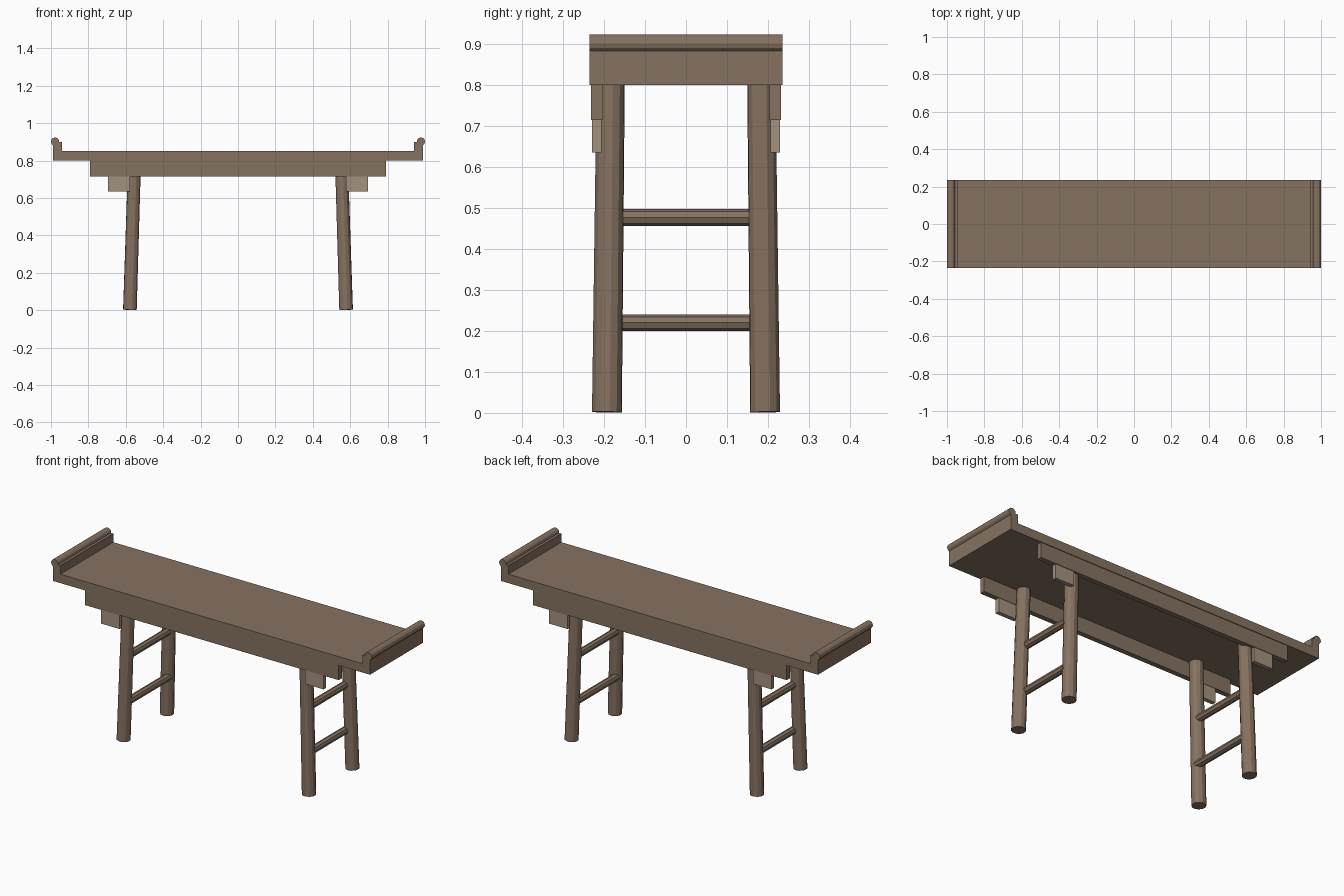
import bpy, bmesh, math
from mathutils import Vector

if "Cube" in bpy.data.objects:
    bpy.data.objects.remove(bpy.data.objects["Cube"])


def material(name, color):
    m = bpy.data.materials.new(name)
    m.diffuse_color = color
    m.use_nodes = True
    m.node_tree.nodes["Principled BSDF"].inputs["Base Color"].default_value = m.diffuse_color
    return m


WOOD = material("wood", (0.24, 0.17, 0.12, 1))
PALE = material("pale_wood", (0.37, 0.29, 0.21, 1))


def finish(name, bm, mat):
    bmesh.ops.recalc_face_normals(bm, faces=bm.faces)
    me = bpy.data.meshes.new(name)
    bm.to_mesh(me)
    bm.free()
    me.materials.append(mat)
    ob = bpy.data.objects.new(name, me)
    bpy.context.collection.objects.link(ob)
    return ob


def box(name, x, y, z, mat):
    bm = bmesh.new()
    bmesh.ops.create_cube(bm, size=1)
    for v in bm.verts:
        v.co = [(r[0] + r[1]) / 2 + c * (r[1] - r[0]) for c, r in zip(v.co, (x, y, z))]
    return finish(name, bm, mat)


def rod(name, a, b, r1, r2, sides):
    a, b = Vector(a), Vector(b)
    bm = bmesh.new()
    bmesh.ops.create_cone(bm, cap_ends=True, segments=sides, radius1=r1,
                          radius2=r2, depth=(b - a).length)
    ob = finish(name, bm, WOOD)
    ob.location = (a + b) / 2
    ob.rotation_mode = 'QUATERNION'
    ob.rotation_quaternion = (b - a).to_track_quat('Z', 'Y')
    return ob


# Table top with raised ends, one extruded profile
W = 0.236
half = [(0.988, 0.80), (0.988, 0.899), (0.942, 0.899), (0.942, 0.85)]
profile = half + [(-x, z) for x, z in reversed(half)]
bm = bmesh.new()
face = bm.faces.new([bm.verts.new((x, -W, z)) for x, z in profile])
ext = bmesh.ops.extrude_face_region(bm, geom=[face], use_keep_orig=True)
bmesh.ops.translate(bm, vec=(0, 2 * W, 0),
                    verts=[g for g in ext["geom"] if isinstance(g, bmesh.types.BMVert)])
finish("table_top", bm, WOOD)

# Aprons under the front and back edges
for sy, depth in ((-1, "front"), (1, "back")):
    box(f"{depth}_apron", (-0.79, 0.79), sorted((sy * 0.204, sy * 0.232)), (0.715, 0.80), WOOD)

for sx, side in ((-1, "left"), (1, "right")):
    # Rolled end trim
    rod(f"{side}_end_roll", (sx * 0.978, -W, 0.902), (sx * 0.978, W, 0.902), 0.022, 0.022, 12)
    # Paired stretchers between the legs
    for z, level in ((0.22, "lower"), (0.477, "upper")):
        rod(f"{side}_{level}_stretcher", (sx * 0.555, -0.19, z), (sx * 0.555, 0.19, z),
            0.0205, 0.0205, 8)
    for sy, depth in ((-1, "front"), (1, "back")):
        # Splayed, slightly tapered leg and stepped bracket
        rod(f"{depth}_{side}_leg", (sx * 0.578, sy * 0.193, 0.002),
            (sx * 0.553, sy * 0.184, 0.802), 0.037, 0.035, 12)
        box(f"{depth}_{side}_bracket", sorted((sx * 0.577, sx * 0.694)),
            sorted((sy * 0.206, sy * 0.229)), (0.636, 0.716), PALE)
